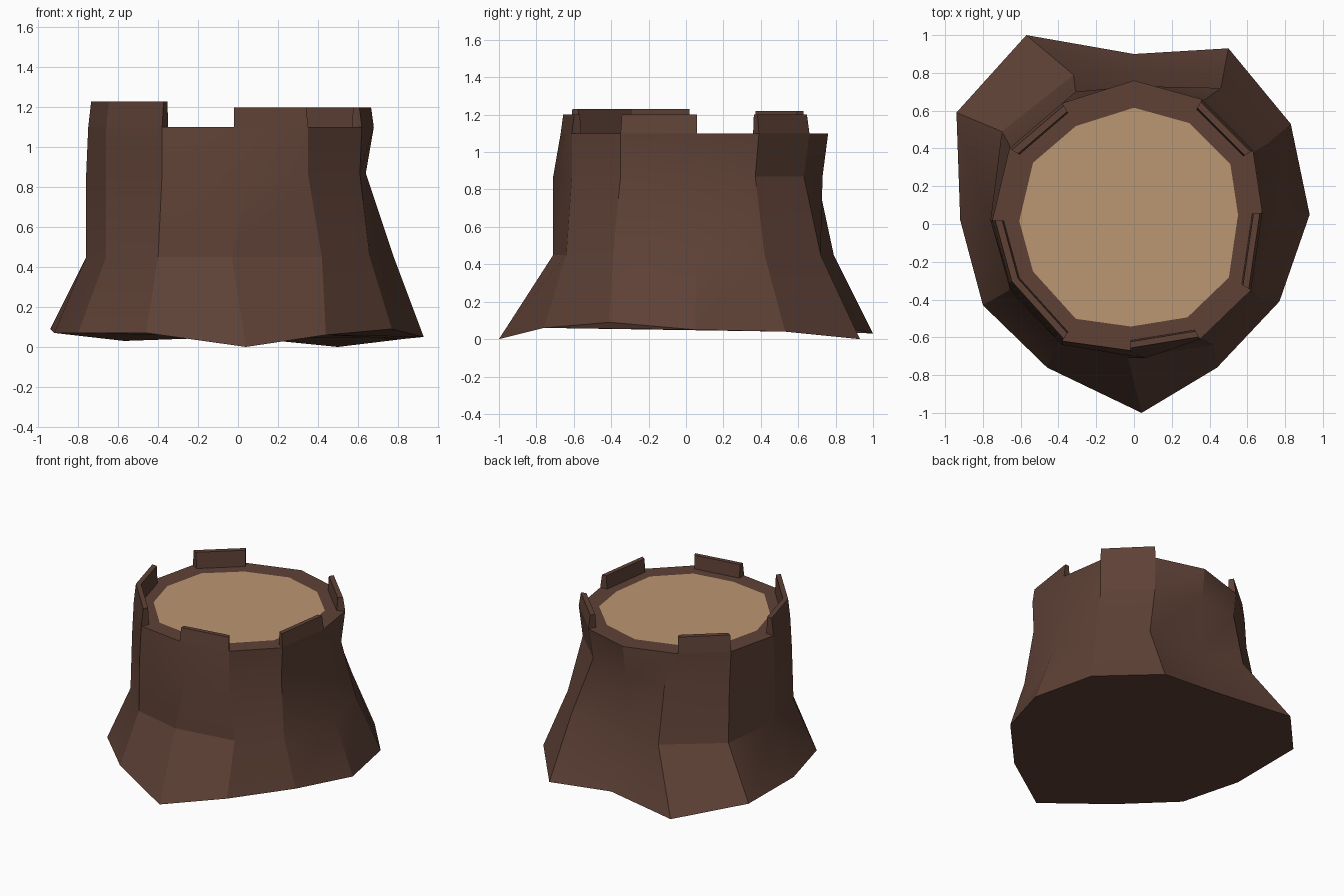
import bpy
import bmesh
from mathutils import Vector

default_cube = bpy.data.objects.get("Cube")
if default_cube:
    bpy.data.objects.remove(default_cube, do_unlink=True)


def make_material(name, colour):
    material = bpy.data.materials.new(name)
    material.use_nodes = True
    material.diffuse_color = (*colour, 1)
    shader = next(n for n in material.node_tree.nodes if n.type == 'BSDF_PRINCIPLED')
    shader.inputs["Base Color"].default_value = (*colour, 1)
    return material


bark = make_material("dark brown bark", (0.112, 0.053, 0.037))
wood = make_material("tan cut wood", (0.50, 0.31, 0.17))


def finish(name, mesh_builder, materials):
    """Turn a bmesh into an object with smooth columns and sharp ridges."""
    bmesh.ops.recalc_face_normals(mesh_builder, faces=mesh_builder.faces)
    mesh = bpy.data.meshes.new(name)
    mesh_builder.to_mesh(mesh)
    mesh_builder.free()
    for material in materials:
        mesh.materials.append(material)
    obj = bpy.data.objects.new(name, mesh)
    bpy.context.collection.objects.link(obj)
    bpy.ops.object.select_all(action='DESELECT')
    obj.select_set(True)
    bpy.context.view_layer.objects.active = obj
    bpy.ops.object.shade_smooth_by_angle(angle=0.42)
    return obj


def level(points, height):
    return [Vector((x, y, height)) for x, y in points]


def scaled(point, factor, height):
    return Vector((point.x * factor, point.y * factor, height))


# Cross-sections of the trunk, counter-clockwise from the +x side
roots = level([(.93, .05), (.83, .53), (.5, .93), (0, .9), (-.57, 1), (-.94, .59),
               (-.92, .02), (-.8, -.43), (-.46, -.76), (.04, -1), (.44, -.76), (.77, -.41)], 0)
root_heights = [.05, .04, 0, .05, .03, .09, .07, .07, .07, 0, .06, .09]
for point, height in zip(roots, root_heights):
    point.z = height
waist = level([(.78, .05), (.7, .42), (.46, .72), (0, .7), (-.32, .79), (-.7, .49),
               (-.76, .02), (-.66, -.35), (-.4, -.62), (-.03, -.71), (.42, -.64), (.66, -.39)], .45)
chest = level([(.64, .05), (.61, .37), (.34, .63), (0, .73), (-.31, .7), (-.66, .42),
               (-.76, .02), (-.66, -.33), (-.38, -.64), (.06, -.71), (.35, -.61), (.61, -.35)], .87)
rim = level([(.68, .06), (.63, .39), (.36, .66), (0, .76), (-.38, .64), (-.66, .4),
             (-.75, .02), (-.66, -.31), (-.38, -.62), (-.02, -.67), (.35, -.61), (.62, -.35)], 1.1)
cut_edge = [scaled(p, .81, p.z) for p in rim]

# Trunk: lofted bark, underside, and the pale cut face inside the rim
bm = bmesh.new()
rings = [[bm.verts.new(p) for p in ring] for ring in (roots, waist, chest, rim, cut_edge)]
count = len(roots)
for lower, upper in zip(rings, rings[1:]):
    for i in range(count):
        j = (i + 1) % count
        bm.faces.new((lower[i], lower[j], upper[j], upper[i]))
bm.faces.new(rings[0][::-1])
bm.faces.new(rings[-1]).material_index = 1
finish("stump_trunk", bm, [bark, wood])


# Bark flaps: thin raised pieces standing on the rim
def bark_flap(name, first, last, top):
    bm = bmesh.new()
    sections = []
    for i in range(first, last + 1):
        p = rim[i % count]
        corners = (p, scaled(p, .98, top), scaled(p, .93, top), scaled(p, .92, p.z))
        sections.append([bm.verts.new(c) for c in corners])
    for a, b in zip(sections, sections[1:]):
        for k in range(len(a)):
            m = (k + 1) % len(a)
            bm.faces.new((a[k], b[k], b[m], a[m]))
    bm.faces.new(sections[0])
    bm.faces.new(sections[-1][::-1])
    finish(name, bm, [bark])


bark_flap("front_bark_flap", 9, 10, 1.2)
bark_flap("left_bark_flap", 11, 12, 1.2)
bark_flap("back_left_bark_flap", 1, 2, 1.2)
bark_flap("back_right_bark_flap", 4, 5, 1.22)
bark_flap("front_right_bark_flap", 6, 8, 1.23)
